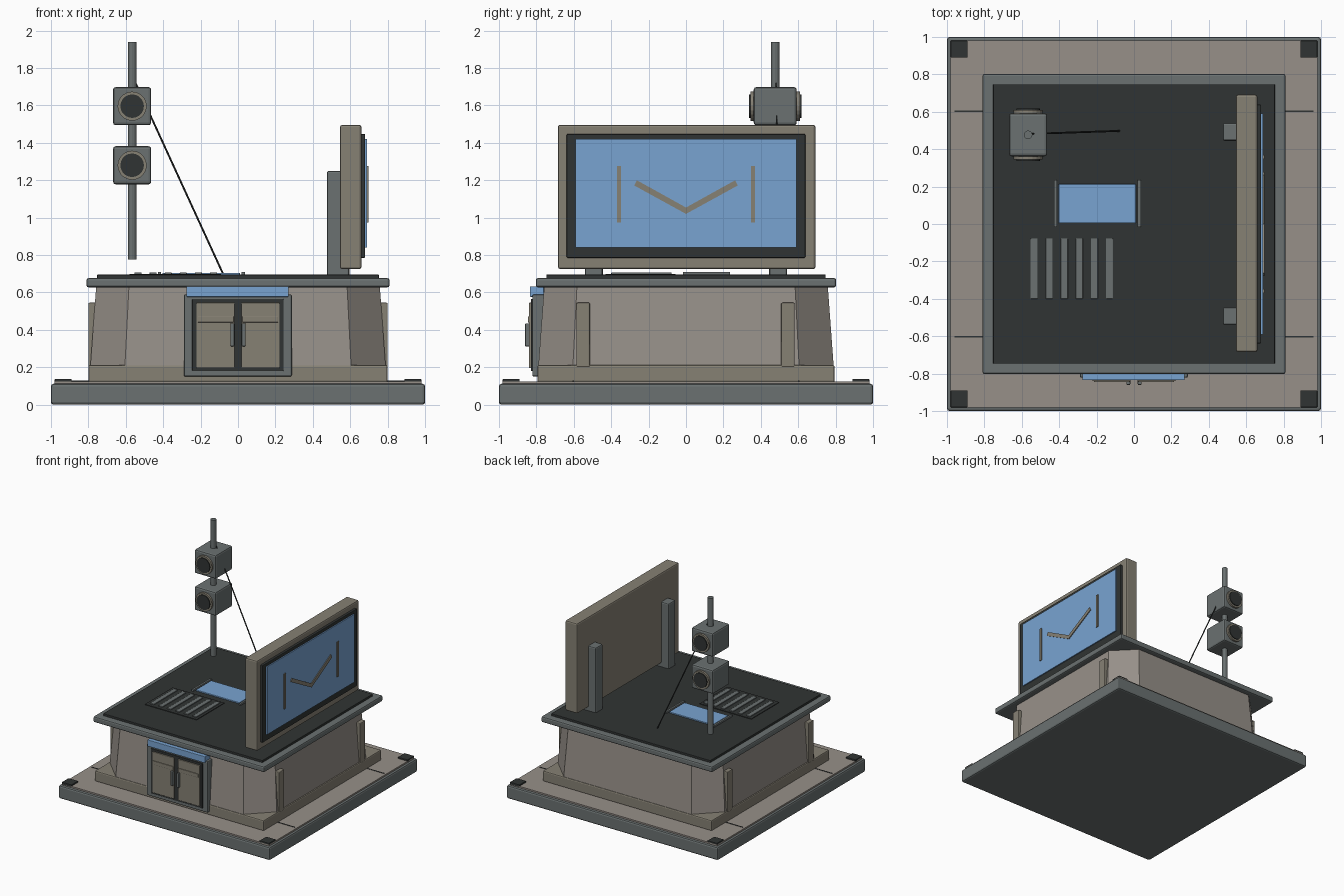
import bpy, bmesh
from math import pi, hypot, atan2
from mathutils import Vector, Matrix

if "Cube" in bpy.data.objects:
    bpy.data.objects.remove(bpy.data.objects["Cube"])


def mat(name, rgb):
    m = bpy.data.materials.new(name)
    m.diffuse_color = (*rgb, 1)
    m.use_nodes = True
    m.node_tree.nodes["Principled BSDF"].inputs["Base Color"].default_value = m.diffuse_color
    return m


DARK = mat("dark", (0.03, 0.034, 0.033))
METAL = mat("metal", (0.145, 0.165, 0.165))
WALL = mat("concrete", (0.31, 0.28, 0.25))
TRIM = mat("tan_trim", (0.24, 0.22, 0.175))
BLUE = mat("blue", (0.19, 0.37, 0.64))


def finish(name, bm, m, bevel=0.0):
    if bevel:
        bmesh.ops.bevel(bm, geom=bm.edges[:], offset=bevel, segments=2,
                        profile=0.5, affect='EDGES')
    bmesh.ops.recalc_face_normals(bm, faces=bm.faces[:])
    me = bpy.data.meshes.new(name)
    bm.to_mesh(me)
    bm.free()
    me.materials.append(m)
    ob = bpy.data.objects.new(name, me)
    bpy.context.collection.objects.link(ob)
    return ob


def box(name, x, y, z, m, bevel=0.0):
    """Box given by (min, max) on each axis."""
    bm = bmesh.new()
    bmesh.ops.create_cube(bm, size=1)
    for v in bm.verts:
        v.co = [r[0] if c < 0 else r[1] for c, r in zip(v.co, (x, y, z))]
    return finish(name, bm, m, bevel)


def rod(name, a, b, r, m, sides):
    a, b = Vector(a), Vector(b)
    d = b - a
    bm = bmesh.new()
    rot = d.to_track_quat('Z', 'Y').to_matrix().to_4x4()
    bmesh.ops.create_cone(bm, cap_ends=True, segments=sides, radius1=r, radius2=r,
                          depth=d.length, matrix=Matrix.Translation((a + b) / 2) @ rot)
    return finish(name, bm, m)


def octagon(h, c, z):
    k = h - c
    return [(x, y, z) for x, y in ((h, -k), (h, k), (k, h), (-k, h),
                                   (-h, k), (-h, -k), (-k, -h), (k, -h))]


# Base slab, paving, joints and corner pads
box("base_slab", (-1, 1), (-1, 1), (0, 0.112), METAL, 0.014)
box("paving", (-0.98, 0.98), (-0.98, 0.98), (0.09, 0.125), WALL)
for s in (-1, 1):
    box("paving_joint", (-0.96, 0.96), (s * 0.603 - 0.004, s * 0.603 + 0.004),
        (0.12, 0.128), DARK)
    for t in (-1, 1):
        box("corner_pad", sorted((s * 0.89, s * 0.98)), sorted((t * 0.89, t * 0.98)),
            (0.115, 0.137), DARK, 0.003)

# Building: plinth, tapered octagonal walls, side pilasters
box("plinth", (-0.8, 0.8), (-0.795, 0.795), (0.12, 0.212), TRIM, 0.01)
bm = bmesh.new()
low = [bm.verts.new(p) for p in octagon(0.79, 0.185, 0.2)]
top = [bm.verts.new(p) for p in octagon(0.758, 0.175, 0.635)]
bm.faces.new(low[::-1])
bm.faces.new(top)
for i in range(8):
    j = (i + 1) % 8
    bm.faces.new((low[i], low[j], top[j], top[i]))
finish("walls", bm, WALL)
for s in (-1, 1):
    for y in (-0.55, 0.545):
        box("pilaster", sorted((s * 0.74, s * 0.8)), (y - 0.036, y + 0.036),
            (0.2, 0.545), TRIM, 0.006)

# Roof
box("roof_rim", (-0.81, 0.81), (-0.803, 0.803), (0.627, 0.677), METAL, 0.012)
box("roof_deck", (-0.753, 0.753), (-0.747, 0.747), (0.66, 0.695), DARK, 0.003)

# Skylight and vent on the roof
box("skylight", (-0.403, 0.01), (0.005, 0.213), (0.685, 0.705), BLUE, 0.003)
for x in (-0.42, 0.028):
    box("skylight_rail", (x - 0.009, x + 0.009), (-0.017, 0.235), (0.685, 0.71), METAL, 0.003)
box("vent_plate", (-0.58, -0.09), (-0.43, -0.055), (0.685, 0.7), DARK)
for i in range(6):
    x = -0.534 + i * 0.0805
    box("vent_slat", (x - 0.019, x + 0.019), (-0.4, -0.077), (0.69, 0.707), METAL, 0.003)

# Front entrance
box("door_frame", (-0.29, 0.288), (-0.822, -0.75), (0.15, 0.59), METAL, 0.009)
box("door_recess", (-0.245, 0.243), (-0.83, -0.8), (0.18, 0.565), DARK, 0.003)
box("door_awning", (-0.275, 0.27), (-0.834, -0.76), (0.577, 0.632), BLUE, 0.003)
for s in (-1, 1):
    box("door_leaf", sorted((s * 0.018, s * 0.222)), (-0.84, -0.82), (0.195, 0.545), TRIM, 0.004)
    box("door_crossbar", sorted((s * 0.022, s * 0.215)), (-0.845, -0.83), (0.44, 0.472), TRIM, 0.003)
    box("door_handle", sorted((s * 0.02, s * 0.04)), (-0.86, -0.83), (0.312, 0.435), METAL, 0.004)

# Large screen with two rear supports
box("screen_housing", (0.545, 0.66), (-0.685, 0.692), (0.725, 1.496), TRIM, 0.012)
box("screen_bezel", (0.64, 0.68), (-0.638, 0.638), (0.785, 1.447), DARK, 0.005)
box("screen_panel", (0.67, 0.69), (-0.59, 0.59), (0.84, 1.42), BLUE)
for s in (-1, 1):
    box("screen_bar", (0.685, 0.697), sorted((s * 0.347, s * 0.37)), (0.975, 1.275), TRIM)
    box("screen_support", (0.475, 0.595), sorted((s * 0.445, s * 0.54)), (0.68, 1.25), METAL, 0.01)
    # Slanted strip meeting its mirror at the centre
    bm = bmesh.new()
    pts = [(0, 1.02), (s * 0.277, 1.172), (s * 0.263, 1.2), (0, 1.054)]
    a = [bm.verts.new((0.685, *p)) for p in pts]
    b = [bm.verts.new((0.697, *p)) for p in pts]
    bm.faces.new(a)
    bm.faces.new(b)
    for i in range(4):
        j = (i + 1) % 4
        bm.faces.new((a[i], a[j], b[j], b[i]))
    finish("screen_chevron_strip", bm, TRIM)

# Mast with two lamp boxes, lenses front and back, and a stay cable
MX, MY = -0.566, 0.477
rod("mast", (MX, MY, 0.775), (MX, MY, 1.94), 0.023, METAL, 12)
for z in (1.596, 1.28):
    box("lamp_box", (MX - 0.102, MX + 0.102), (MY - 0.115, MY + 0.115),
        (z - 0.102, z + 0.102), METAL, 0.014)
    for s in (-1, 1):
        rod("lens_ring", (MX, MY + s * 0.1, z), (MX, MY + s * 0.132, z), 0.078, TRIM, 20)
        rod("lens", (MX, MY + s * 0.11, z), (MX, MY + s * 0.14, z), 0.063, DARK, 20)
rod("stay_cable", (-0.548, 0.482, 1.72), (-0.078, 0.498, 0.695), 0.005, DARK, 8)
